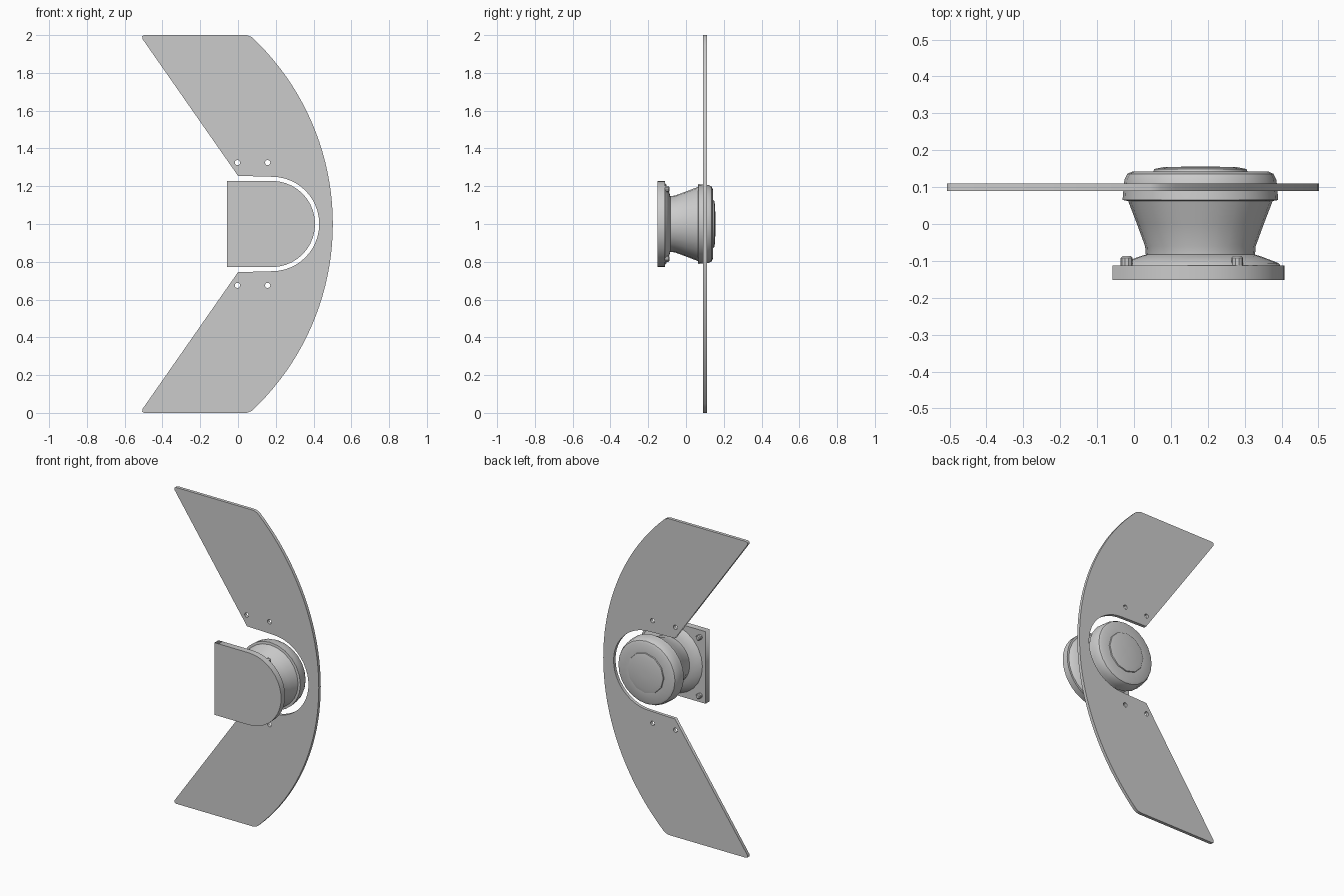
import bpy, bmesh, math
from math import sin, cos, pi, radians

if "Cube" in bpy.data.objects:
    bpy.data.objects.remove(bpy.data.objects["Cube"])

CX, CZ = 0.18, 1.0      # centre of the round mount in the xz plane


def arc(cx, cz, r, a0, a1, n):
    return [(cx + r * cos(a0 + (a1 - a0) * i / n), cz + r * sin(a0 + (a1 - a0) * i / n))
            for i in range(n + 1)]


def prism(name, loops, y0, y1):
    """Extrude closed xz outlines (inner loops become holes) between y0 and y1."""
    cu = bpy.data.curves.new(name, 'CURVE')
    cu.dimensions, cu.fill_mode, cu.extrude = '2D', 'BOTH', (y1 - y0) / 2
    for loop in loops:
        sp = cu.splines.new('POLY')
        sp.points.add(len(loop) - 1)
        for p, (x, z) in zip(sp.points, loop):
            p.co = (x, z, 0, 1)
        sp.use_cyclic_u = True
    ob = bpy.data.objects.new(name, cu)
    bpy.context.collection.objects.link(ob)
    ob.rotation_euler.x = pi / 2
    ob.location.y = (y0 + y1) / 2
    bpy.ops.object.select_all(action='DESELECT')
    ob.select_set(True)
    bpy.context.view_layer.objects.active = ob
    bpy.ops.object.convert(target='MESH')
    return bpy.context.object


def lathe(name, profile, n=24, x=CX, z=CZ):
    """Revolve (radius, y) points about an axis parallel to y."""
    bm = bmesh.new()
    rings = [[bm.verts.new((x + r * cos(2 * pi * i / n), y, z + r * sin(2 * pi * i / n)))
              for i in range(n)] for r, y in profile]
    for a, b in zip(rings, rings[1:]):
        for i in range(n):
            j = (i + 1) % n
            bm.faces.new((a[i], a[j], b[j], b[i]))
    bm.faces.new(rings[0])
    bm.faces.new(rings[-1])
    bmesh.ops.recalc_face_normals(bm, faces=bm.faces)
    me = bpy.data.meshes.new(name)
    bm.to_mesh(me)
    bm.free()
    ob = bpy.data.objects.new(name, me)
    bpy.context.collection.objects.link(ob)
    bpy.ops.object.select_all(action='DESELECT')
    ob.select_set(True)
    bpy.context.view_layer.objects.active = ob
    bpy.ops.object.shade_smooth_by_angle(angle=radians(35))
    return ob


# thin crescent blade with a notch round the mount and four bolt holes
R = 1.356
half = math.asin(0.99 / R)
upper_tip = [(0.045, 2.0), (-0.495, 2.0), (-0.507, 1.995), (-0.506, 1.98), (0.0, 1.255)]
lower_tip = [(x, 2 - z) for x, z in reversed(upper_tip)]
outer = arc(0.502 - R, 1.0, R, -half, half, 40)
notch = arc(CX, CZ, 0.25, pi / 2, -pi / 2, 24)
holes = [arc(x, z, 0.014, 0, 2 * pi * 11 / 12, 11)
         for x in (-0.003, 0.157) for z in (0.675, 1.325)]
prism("blade", [outer + upper_tip + notch + lower_tip] + holes, 0.09, 0.11)

# D-shaped mounting plate
d_shape = arc(CX, CZ, 0.228, -pi / 2, pi / 2, 20) + [(-0.058, CZ + 0.228), (-0.058, CZ - 0.228)]
prism("mount_plate", [d_shape], -0.152, -0.112)

# flared neck with its flange
lathe("neck", [(0.218, -0.114), (0.212, -0.106), (0.165, -0.088), (0.148, -0.083),
               (0.150, -0.06), (0.172, 0.0), (0.193, 0.055), (0.197, 0.066)])

# round head with a raised cap
lathe("head", [(0.20, 0.063), (0.211, 0.065), (0.209, 0.09), (0.206, 0.12),
               (0.198, 0.136), (0.185, 0.142), (0.12, 0.143)])
lathe("head_cap", [(0.128, 0.140), (0.125, 0.149), (0.10, 0.154), (0.02, 0.156)], n=12)

# plate screws
for x in (-0.02, 0.28):
    for s in (-1, 1):
        lathe("plate_screw", [(0.016, -0.115), (0.016, -0.092), (0.011, -0.087)],
              n=10, x=x, z=CZ + s * 0.185)
